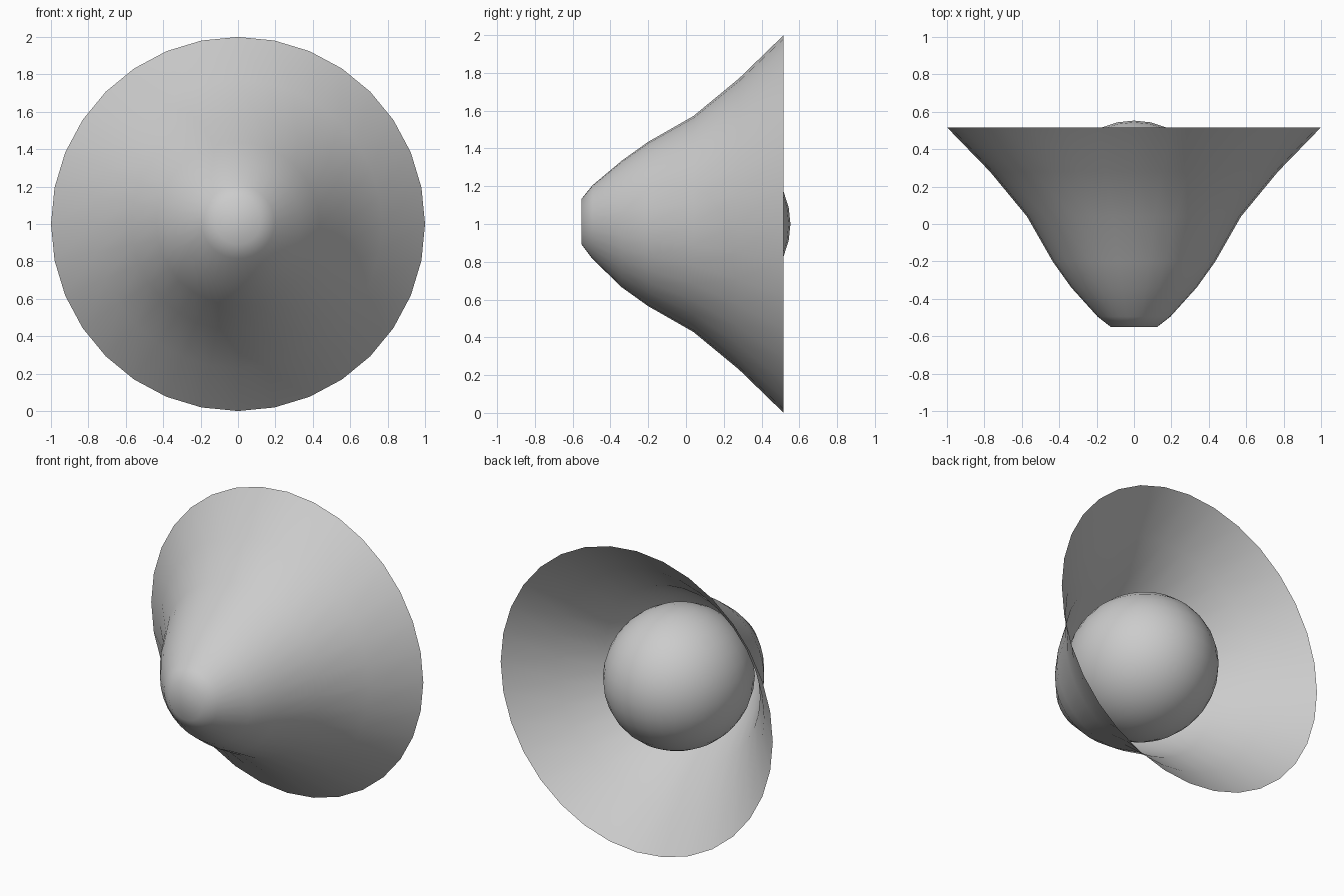
import bpy, bmesh, math
from mathutils import Matrix

if "Cube" in bpy.data.objects:
    bpy.data.objects.remove(bpy.data.objects["Cube"])

SIDES = 32


def finish(name, bm, angle=40):
    bmesh.ops.recalc_face_normals(bm, faces=bm.faces[:])
    mesh = bpy.data.meshes.new(name)
    bm.to_mesh(mesh)
    bm.free()
    ob = bpy.data.objects.new(name, mesh)
    bpy.context.collection.objects.link(ob)
    bpy.context.view_layer.objects.active = ob
    ob.select_set(True)
    bpy.ops.object.shade_smooth_by_angle(angle=math.radians(angle))
    ob.select_set(False)
    return ob


# flared thin shade: (y, radius, centre height), closed at the front tip
profile = [(-0.552, 0.122, 1.013), (-0.495, 0.195, 1.01), (-0.34, 0.335, 1.0),
           (-0.2, 0.435, 1.0), (0.04, 0.572, 1.0), (0.28, 0.77, 1.0),
           (0.517, 1.0, 1.0)]
bm = bmesh.new()
rings = []
for y, r, z in profile:
    rings.append([bm.verts.new((r * math.cos(2 * math.pi * i / SIDES), y,
                                z + r * math.sin(2 * math.pi * i / SIDES)))
                  for i in range(SIDES)])
for a, b in zip(rings, rings[1:]):
    for i in range(SIDES):
        j = (i + 1) % SIDES
        bm.faces.new((a[i], a[j], b[j], b[i]))
bm.faces.new(rings[0])
finish("shade", bm)

# rounded bulb nested in the shade, tip just past the rim
bm = bmesh.new()
bmesh.ops.create_uvsphere(
    bm, u_segments=32, v_segments=16, radius=1,
    matrix=Matrix.Translation((0, 0.075, 1)) @ Matrix.Diagonal((0.448, 0.478, 0.448, 1)))
finish("bulb", bm)
